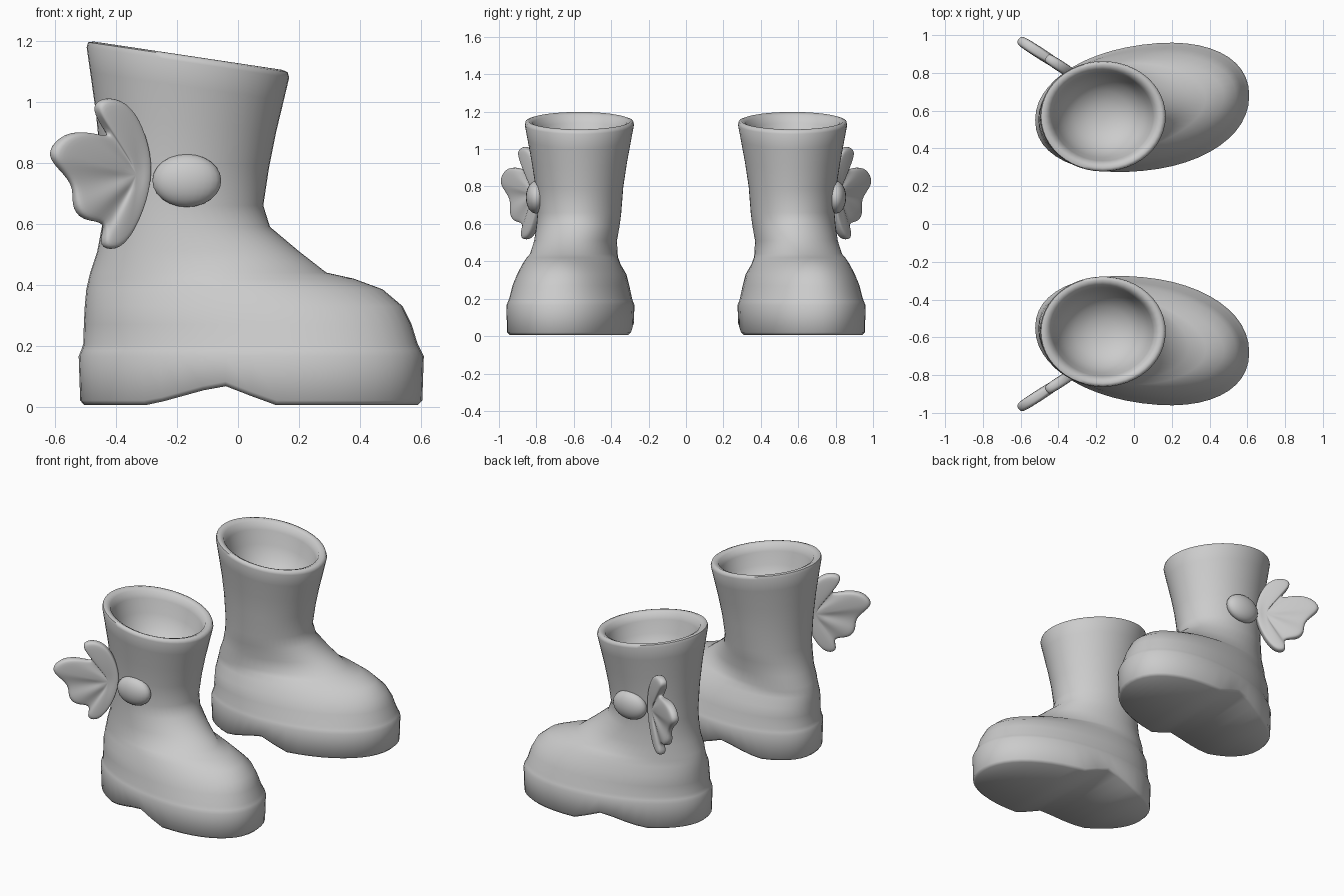
import bpy, bmesh, math
from mathutils import Vector

cube = bpy.data.objects.get("Cube")
if cube:
    bpy.data.objects.remove(cube, do_unlink=True)

SEG = 48
gray = bpy.data.materials.new("light_gray")
gray.use_nodes = True
gray.diffuse_color = (0.6, 0.6, 0.6, 1)
gray.node_tree.nodes["Principled BSDF"].inputs["Base Color"].default_value = (0.6, 0.6, 0.6, 1)


def finish(bm, name, subdivisions=0, angle=60):
    """Turn a bmesh into a smooth object mirrored to the second boot."""
    bmesh.ops.recalc_face_normals(bm, faces=bm.faces)
    mesh = bpy.data.meshes.new(name)
    bm.to_mesh(mesh)
    bm.free()
    mesh.materials.append(gray)
    obj = bpy.data.objects.new(name, mesh)
    bpy.context.collection.objects.link(obj)
    bpy.ops.object.select_all(action='DESELECT')
    obj.select_set(True)
    bpy.context.view_layer.objects.active = obj
    bpy.ops.object.shade_smooth_by_angle(angle=math.radians(angle))
    if subdivisions:
        sub = obj.modifiers.new("soften", 'SUBSURF')
        sub.levels = sub.render_levels = subdivisions
    pair = obj.modifiers.new("second_boot", 'MIRROR')
    pair.use_axis = (False, True, False)
    pair.use_mirror_merge = False
    return obj


def bridge(bm, a, b):
    for i in range(len(a)):
        j = (i + 1) % len(a)
        bm.faces.new((a[i], a[j], b[j], b[i]))


def cap(bm, ring):
    """Close an egg-shaped ring with strips running across it."""
    n = len(ring)
    bm.faces.new((ring[0], ring[1], ring[-1]))
    for i in range(1, n // 2 - 1):
        bm.faces.new((ring[i], ring[i + 1], ring[n - i - 1], ring[n - i]))
    bm.faces.new((ring[n // 2 - 1], ring[n // 2], ring[n // 2 + 1]))


def shape_z(x, z):
    """Raise the arch under the sole and slope the rim down to the front."""
    if z < 0.1:
        reach = 0.24 if x < -0.05 else 0.17
        return z + 0.066 * max(0, 1 - abs(x + 0.05) / reach)
    return z - 0.15 * (x + 0.165) * min(1, max(0, (z - 0.66) / 0.4))


def soft(value, power):
    return math.copysign(abs(value) ** power, value)


def loft(name, sections):
    """Sections: height, back x, front x, heel y, toe y, heel and toe half width."""
    bm = bmesh.new()
    rings = []
    for z, back, front, heel_y, toe_y, heel_r, toe_r in sections:
        # Low sections are a little squarer than an ellipse
        power = 0.93 if z < 0.35 else 1
        ring = []
        for i in range(SEG):
            t = 2 * math.pi * i / SEG
            w = (1 + soft(math.cos(t), power)) / 2
            x = back + (front - back) * w
            y = heel_y + (toe_y - heel_y) * w
            y += (heel_r + (toe_r - heel_r) * w) * soft(math.sin(t), power)
            ring.append(bm.verts.new((x, -y, shape_z(x, z))))
        rings.append(ring)
    for a, b in zip(rings, rings[1:]):
        bridge(bm, a, b)
    cap(bm, rings[0])
    cap(bm, rings[-1])
    return finish(bm, name)


def shaft(z, back, front, r):
    return (z, back, front, 0.57, 0.57, r, r)


loft("boot", [
    # Sole with a slight overhang
    (0.005, -0.505, 0.59, 0.55, 0.68, 0.305, 0.325),
    (0.02, -0.518, 0.605, 0.55, 0.68, 0.32, 0.342),
    (0.165, -0.523, 0.61, 0.55, 0.68, 0.323, 0.345),
    (0.185, -0.515, 0.6, 0.55, 0.68, 0.318, 0.335),
    # Foot
    (0.205, -0.508, 0.59, 0.55, 0.68, 0.313, 0.325),
    (0.27, -0.506, 0.57, 0.553, 0.68, 0.308, 0.30),
    (0.33, -0.503, 0.54, 0.555, 0.675, 0.30, 0.268),
    (0.385, -0.498, 0.475, 0.56, 0.675, 0.28, 0.23),
    (0.42, -0.49, 0.38, 0.56, 0.665, 0.265, 0.21),
    (0.44, -0.485, 0.29, 0.56, 0.65, 0.257, 0.2),
    (0.51, -0.462, 0.20, 0.565, 0.62, 0.238, 0.2),
    (0.59, -0.447, 0.105, 0.57, 0.585, 0.23, 0.215),
    # Shaft
    shaft(0.66, -0.443, 0.083, 0.224),
    shaft(0.80, -0.452, 0.102, 0.235),
    shaft(0.93, -0.466, 0.125, 0.255),
    shaft(1.05, -0.485, 0.15, 0.277),
    # Rolled rim and bowl-shaped hollow
    shaft(1.13, -0.497, 0.168, 0.292),
    shaft(1.147, -0.492, 0.163, 0.288),
    shaft(1.152, -0.475, 0.146, 0.273),
    shaft(1.14, -0.45, 0.12, 0.25),
    shaft(1.10, -0.432, 0.102, 0.235),
    shaft(1.02, -0.412, 0.08, 0.218),
    shaft(0.95, -0.375, 0.04, 0.185),
    shaft(0.90, -0.32, -0.015, 0.135),
    shaft(0.87, -0.25, -0.085, 0.072),
    shaft(0.863, -0.19, -0.14, 0.02),
])

# Oval button on the outer side
bm = bmesh.new()
bmesh.ops.create_uvsphere(bm, u_segments=24, v_segments=12, radius=1)
bmesh.ops.scale(bm, vec=(0.113, 0.054, 0.087), verts=bm.verts)
bmesh.ops.translate(bm, vec=(-0.168, -0.802, 0.742), verts=bm.verts)
finish(bm, "button")

# Puffed wing: tall blade plus lobes; each point is x, z and half thickness
outline = [
    (-0.425, 1.02, 0.03), (-0.47, 1.0, 0.028), (-0.465, 0.96, 0.024), (-0.405, 0.875, 0.012),
    (-0.49, 0.905, 0.026), (-0.57, 0.90, 0.03), (-0.62, 0.845, 0.03), (-0.61, 0.80, 0.028),
    (-0.535, 0.73, 0.014), (-0.545, 0.66, 0.028), (-0.51, 0.605, 0.028), (-0.425, 0.61, 0.012),
    (-0.455, 0.53, 0.026), (-0.42, 0.51, 0.03), (-0.375, 0.53, 0.028), (-0.32, 0.63, 0.026),
    (-0.285, 0.77, 0.026), (-0.31, 0.90, 0.026), (-0.36, 0.995, 0.028),
]
root_x, root_z = -0.335, 0.76
normal = Vector((0.541, -0.841, 0))
bm = bmesh.new()


def wing_point(x, z, offset):
    return bm.verts.new(Vector((x, -0.79 + (x + 0.32) * 0.643, z)) + normal * offset)


rings = []
for scale, puff in ((0.45, 1), (0.9, 1), (1, 0.75), (1, -0.75), (0.9, -1), (0.45, -1)):
    rings.append([wing_point(root_x + (x - root_x) * scale,
                             root_z + (z - root_z) * scale, h * puff)
                  for x, z, h in outline])
for a, b in zip(rings, rings[1:]):
    bridge(bm, a, b)
for ring, offset in ((rings[0], 0.02), (rings[-1], -0.02)):
    tip = wing_point(root_x, root_z, offset)
    for i in range(len(ring)):
        bm.faces.new((tip, ring[i], ring[(i + 1) % len(ring)]))
finish(bm, "wing", subdivisions=2, angle=180)
